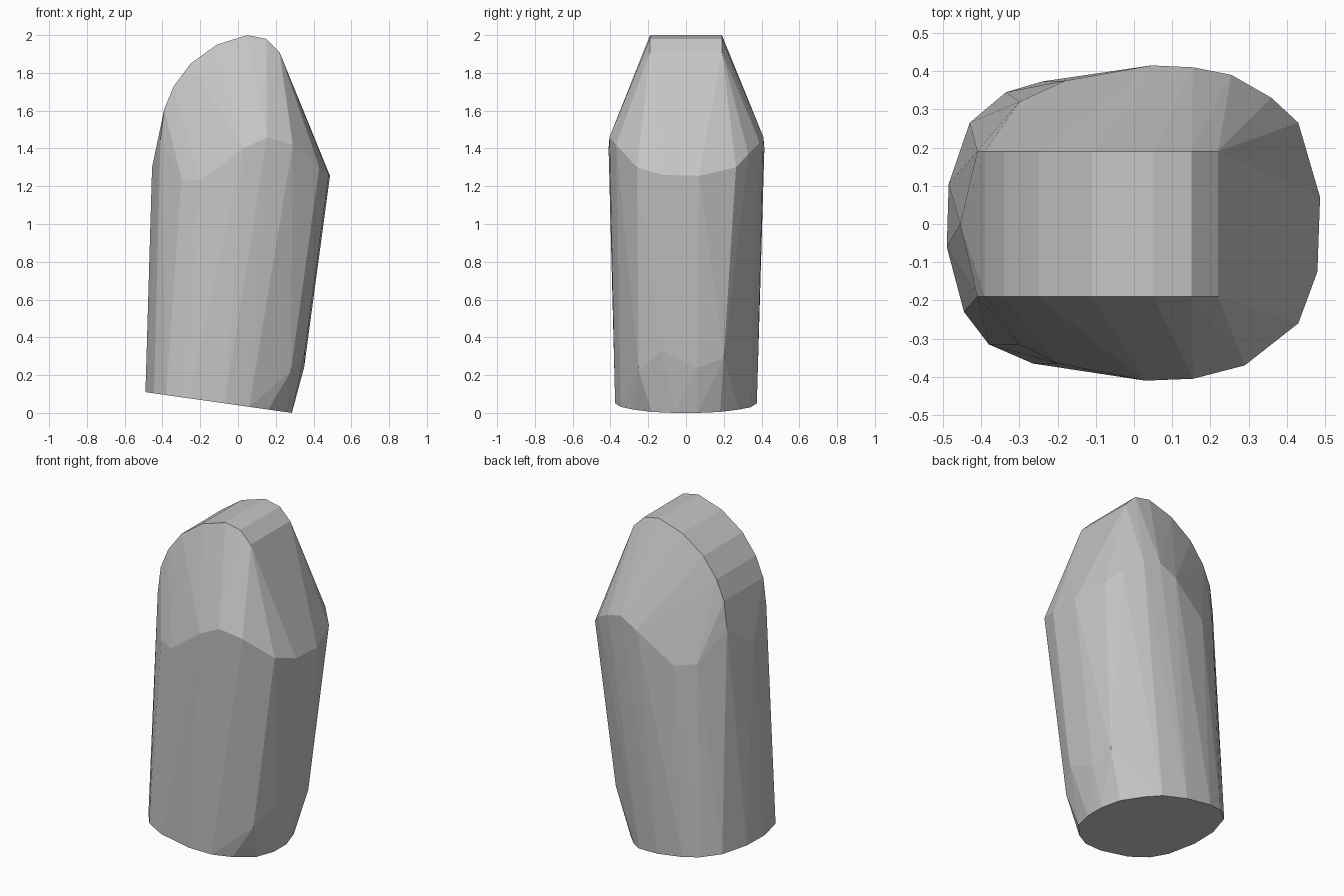
import bpy
import bmesh
import math

# Single flat grey
grey = bpy.data.materials.new("stone_grey")
grey.diffuse_color = (0.56, 0.56, 0.56, 1.0)

# Slanted base outline (x, y); the height follows the tilt of the base plane
base = [(-.485, .105), (-.43, .265), (-.335, .345), (-.24, .373), (-.07, .375),
        (.08, .34), (.16, .28), (.25, .18), (.285, .06),
        (.285, -.06), (.25, -.18), (.16, -.28), (.06, -.345), (-.07, -.375),
        (-.265, -.365), (-.38, -.315), (-.445, -.23), (-.49, -.06)]
points = [(x, y, 0.11 - 0.142 * (x + 0.49)) for x, y in base]

# Chipped corner low on the right side
points += [(.35, .06, .24), (.355, -.13, .33), (.335, .2, .29), (.28, -.25, .22)]

# Uneven shoulder ring where the body starts to taper
points += [(.487, .07, 1.255), (.48, -.125, 1.26), (.43, .265, 1.3),
           (.43, -.26, 1.3), (.36, .33, 1.37), (.255, .39, 1.43),
           (.155, .41, 1.46), (.045, .415, 1.4), (-.18, .375, 1.23),
           (-.3, .32, 1.25), (.29, -.37, 1.42), (.155, -.405, 1.46),
           (.03, -.41, 1.4), (-.2, -.365, 1.23), (-.3, -.315, 1.24),
           (-.455, 0, 1.3)]

# Arched ridge, the same profile at front and back
ridge = [(-.41, 1.45), (-.39, 1.61), (-.34, 1.73), (-.25, 1.85),
         (-.11, 1.95), (.05, 2.0), (.15, 1.98), (.22, 1.91)]
points += [(x, side * 0.19, z) for x, z in ridge for side in (-1, 1)]

# Skin the faceted stone around the outlines
bm = bmesh.new()
for p in points:
    bm.verts.new(p)
hull = bmesh.ops.convex_hull(bm, input=bm.verts)
loose = [v for v in bm.verts if not v.link_faces]
bmesh.ops.delete(bm, geom=loose, context='VERTS')
bmesh.ops.dissolve_limit(bm, angle_limit=math.radians(1.0),
                         verts=bm.verts, edges=bm.edges)
bmesh.ops.recalc_face_normals(bm, faces=bm.faces)

mesh = bpy.data.meshes.new("standing_stone")
bm.to_mesh(mesh)
bm.free()
mesh.materials.append(grey)
stone = bpy.data.objects.new("standing_stone", mesh)
bpy.context.collection.objects.link(stone)
